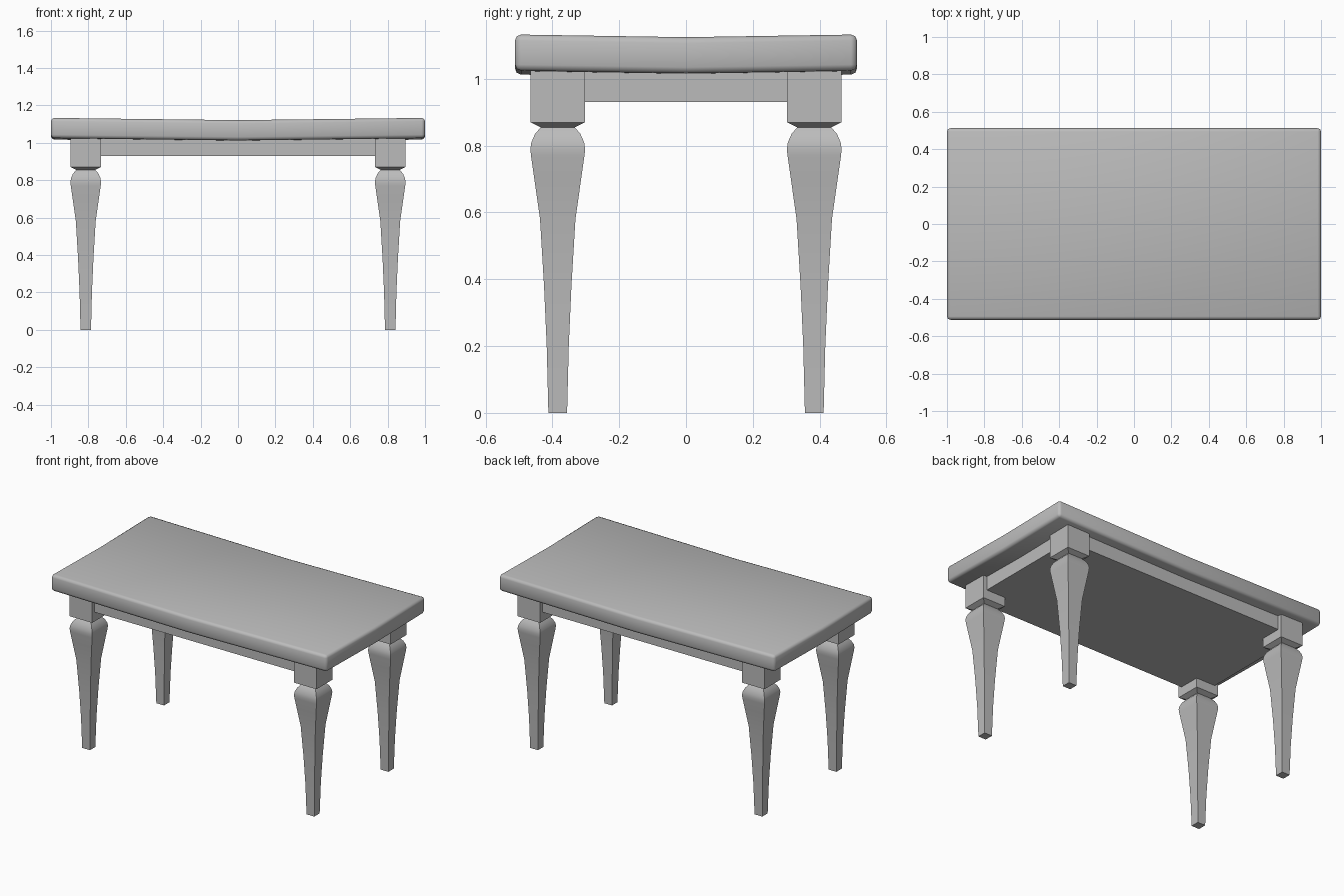
import bpy, bmesh, math
from mathutils import Vector

if "Cube" in bpy.data.objects:
    bpy.data.objects.remove(bpy.data.objects["Cube"], do_unlink=True)

GREY = (0.5, 0.5, 0.5, 1)
grey = bpy.data.materials.new("plain_grey")
grey.use_nodes = True
grey.diffuse_color = GREY
grey.node_tree.nodes["Principled BSDF"].inputs["Base Color"].default_value = GREY


def finish(name, bm, smooth_angle=None):
    bmesh.ops.recalc_face_normals(bm, faces=bm.faces)
    mesh = bpy.data.meshes.new(name)
    bm.to_mesh(mesh)
    bm.free()
    mesh.materials.append(grey)
    obj = bpy.data.objects.new(name, mesh)
    bpy.context.collection.objects.link(obj)
    if smooth_angle is not None:
        bpy.ops.object.select_all(action="DESELECT")
        obj.select_set(True)
        bpy.context.view_layer.objects.active = obj
        bpy.ops.object.shade_smooth_by_angle(angle=math.radians(smooth_angle))
    return obj


def box(half_x, half_y, low, high):
    bm = bmesh.new()
    bmesh.ops.create_cube(bm, size=2)
    for v in bm.verts:
        v.co = Vector((v.co.x * half_x, v.co.y * half_y,
                       (low + high) / 2 + v.co.z * (high - low) / 2))
    return bm


# Table top: softened slab, slightly dished along both axes
HX, HY = 1.0, 0.512
bm = box(HX, HY, 1.025, 1.133)
bmesh.ops.bevel(bm, geom=bm.edges[:], offset=0.018, segments=2,
                profile=0.5, affect="EDGES")
for axis in ((1, 0, 0), (0, 1, 0)):
    bmesh.ops.bisect_plane(bm, geom=bm.verts[:] + bm.edges[:] + bm.faces[:],
                           plane_co=(0, 0, 0), plane_no=axis)
for v in bm.verts:
    v.co.z -= 0.012 * (1 - abs(v.co.x) / HX) + 0.008 * (1 - abs(v.co.y) / HY)
finish("table_top", bm, 180)

# Apron: closed frame under the top
finish("apron", box(0.87, 0.44, 0.93, 1.03))

# Legs: square section lofted along a (half width, height) profile
PROFILE = [(0.028, 0), (0.033, 0.2), (0.041, 0.38), (0.053, 0.58),
           (0.07, 0.7), (0.08, 0.77), (0.082, 0.79), (0.079, 0.81),
           (0.068, 0.835), (0.051, 0.855), (0.082, 0.87), (0.082, 1.03)]


def leg(name, cx, cy):
    bm = bmesh.new()
    rings = [[bm.verts.new((cx + sx * w, cy + sy * w, z))
              for sx, sy in ((-1, -1), (1, -1), (1, 1), (-1, 1))]
             for w, z in PROFILE]
    for low, high in zip(rings, rings[1:]):
        for i in range(4):
            j = (i + 1) % 4
            bm.faces.new((low[i], low[j], high[j], high[i]))
    bm.faces.new(rings[0][::-1])
    bm.faces.new(rings[-1])
    finish(name, bm, 35)


for side, sx in (("left", 1), ("right", -1)):
    for end, sy in (("front", -1), ("back", 1)):
        leg(f"{end}_{side}_leg", sx * 0.814, sy * 0.384)
